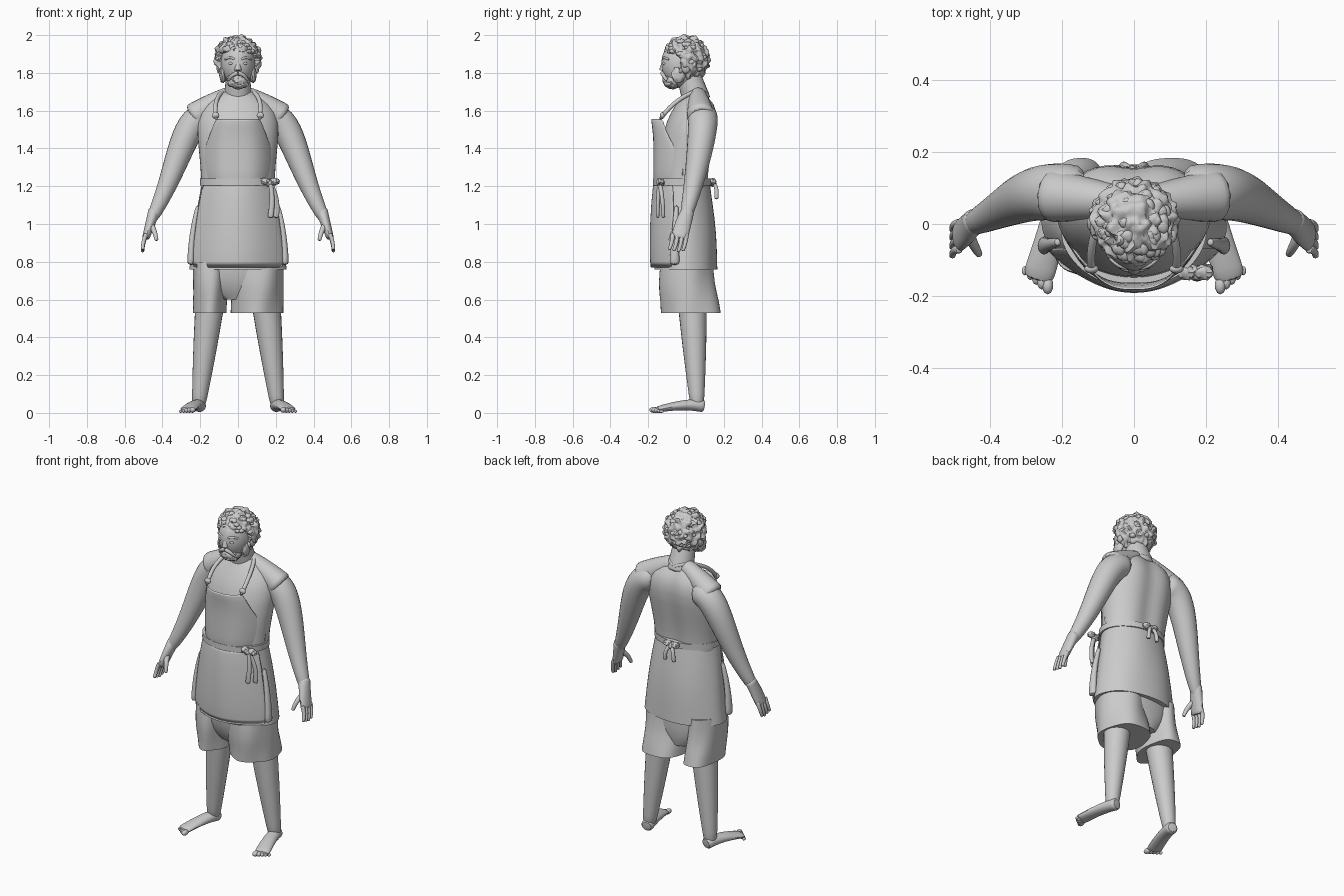
import bpy, bmesh, math, random
from mathutils import Vector, noise

if "Cube" in bpy.data.objects:
    bpy.data.objects.remove(bpy.data.objects["Cube"])
random.seed(4)

SHADE = (.6, .6, .6, 1)
grey = bpy.data.materials.new("plain grey")
grey.use_nodes = True
grey.diffuse_color = SHADE
grey.node_tree.nodes["Principled BSDF"].inputs["Base Color"].default_value = SHADE

FORWARD_AXIS, UP_AXIS = Vector((0, 1, 0)), Vector((0, 0, 1))
BOTH_SIDES = (-1, 1)
parts = []


def finish(name, bm, smooth=True, thickness=0):
    bmesh.ops.recalc_face_normals(bm, faces=bm.faces)
    mesh = bpy.data.meshes.new(name)
    bm.to_mesh(mesh)
    bm.free()
    mesh.materials.append(grey)
    obj = bpy.data.objects.new(name, mesh)
    bpy.context.collection.objects.link(obj)
    if thickness:
        solid = obj.modifiers.new("thickness", 'SOLIDIFY')
        solid.thickness = thickness
        solid.offset = 0
    if smooth:
        subsurf = obj.modifiers.new("smooth", 'SUBSURF')
        subsurf.levels = subsurf.render_levels = 1
    parts.append(obj)


def bridge(bm, rows, closed):
    """Join neighbouring rows of vertices with quads."""
    for lower, upper in zip(rows, rows[1:]):
        count = len(lower)
        for k in range(count if closed else count - 1):
            n = (k + 1) % count
            bm.faces.new((lower[k], lower[n], upper[n], upper[k]))


def body(name, rings, x=0, sides=24, fold=0, waves=6, spine=0):
    """Stack level ellipses (z, y, half width, half depth), with optional cloth folds."""
    bm = bmesh.new()
    loops = []
    for i, (z, y, width, depth) in enumerate(rings):
        loop = []
        for k in range(sides):
            a = math.tau * k / sides
            f = 1 + fold * math.sin(waves * a + i)
            px, py = x + width * f * math.cos(a), y + depth * f * math.sin(a)
            if math.sin(a) > 0:
                py -= spine * math.exp(-(px / .05) ** 2)
            loop.append(bm.verts.new((px, py, z)))
        loops.append(loop)
    bridge(bm, loops, True)
    crease = bm.edges.layers.float.new("crease_edge")
    for loop in (loops[0], loops[-1]):
        for edge in bm.faces.new(loop).edges:
            edge[crease] = 1
    finish(name, bm)


def limb(name, points, start, end, side=1, bulge=0, flat=1, ref=FORWARD_AXIS, steps=8, sides=12):
    """Tapered tube along a Bezier path; its section flattens towards the end."""
    def along(t):
        level = [Vector(p) for p in points]
        while len(level) > 1:
            level = [a.lerp(b, t) for a, b in zip(level, level[1:])]
        return level[0]

    bm = bmesh.new()
    loops = []
    for i in range(steps + 1):
        t = i / steps
        tangent = (along(t + .01) - along(t - .01)).normalized()
        v = (ref - tangent * ref.dot(tangent)).normalized()
        u = v.cross(tangent)
        radius = start + (end - start) * t + bulge * math.sin(math.pi * t)
        squash = 1 + (flat - 1) * t
        loop = []
        for k in range(sides):
            a = math.tau * k / sides
            p = along(t) + radius * (u * math.cos(a) + v * squash * math.sin(a))
            p.x *= side
            loop.append(bm.verts.new(p))
        loops.append(loop)
    bridge(bm, loops, True)
    bm.faces.new(loops[0])
    bm.faces.new(loops[-1])
    finish(name, bm)


def sheet(name, rows, power, columns=14):
    """Cloth bent round the front; rows are (z, half width, middle y, edge y)."""
    bm = bmesh.new()
    spread = [2 * c / columns - 1 for c in range(columns + 1)]
    grid = [[bm.verts.new((width * t, middle + (edge - middle) * abs(t) ** power, z)) for t in spread]
            for z, width, middle, edge in rows]
    bridge(bm, grid, False)
    finish(name, bm, thickness=.009)


def lump(name, centre, size, rough=0, detail=2, shape=None):
    """Rounded mass with an uneven surface."""
    bm = bmesh.new()
    bmesh.ops.create_icosphere(bm, subdivisions=detail, radius=1)
    for vert in bm.verts:
        d = vert.co.copy()
        f = 1 + rough * noise.noise(d * 5)
        if shape:
            f *= shape(d)
        vert.co = [c + e * s * f for c, e, s in zip(centre, d, size)]
    finish(name, bm, smooth=False)


# Torso, shoulders and neck
body("torso", [(1, 0, .2, .14), (1.2, -.02, .19, .14), (1.4, .01, .21, .145), (1.55, .04, .225, .148),
               (1.64, .06, .18, .11), (1.7, .05, .08, .06)], spine=.03)
limb("neck", [(0, .06, 1.64), (0, .01, 1.8)], .08, .065)
for s in BOTH_SIDES:
    limb("shoulder_slope", [(.03, .06, 1.69), (.13, .07, 1.64), (.24, .08, 1.56)], .045, .08, s)

# Head, beard and curly hair
lump("head", (0, -.02, 1.85), (.09, .11, .13), detail=4)
lump("beard", (0, -.073, 1.76), (.062, .05, .045), rough=.2, detail=4)
limb("nose", [(0, -.11, 1.88), (0, -.125, 1.81)], .01, .02)


def is_face(d):
    return d.y < -.3 and d.z < .3


HAIR = Vector((0, 0, 1.875))
lump("hair", HAIR, (.12, .12, .12), rough=.2, detail=5, shape=lambda d: .7 if is_face(d) else 1)
for i in range(150):
    d = Vector([random.gauss(0, 1) for axis in range(3)]).normalized()
    if not is_face(d) and d.z > -.9:
        size = random.uniform(.012, .022)
        lump("hair_curl", HAIR + d * .108, (size, size, size * .7), rough=.4)

for s in BOTH_SIDES:
    limb("moustache", [(0, -.125, 1.8), (.04, -.125, 1.79), (.05, -.1, 1.76)], .012, .008, s, ref=UP_AXIS)
    limb("eyebrow", [(.015, -.12, 1.87), (.04, -.125, 1.89), (.07, -.09, 1.87)], .007, .006, s, ref=UP_AXIS)
    lump("eye", (s * .036, -.115, 1.85), (.014, .01, .008))
    lump("ear", (s * .1, 0, 1.83), (.014, .025, .035))
    lump("sideburn", (s * .08, -.04, 1.79), (.018, .035, .045), rough=.3, detail=3)

# Arms, hands and fingers
for s in BOTH_SIDES:
    limb("arm", [(.14, .08, 1.57), (.29, .11, 1.61), (.3, .07, 1.3), (.47, -.01, 1)], .085, .03, s, bulge=.016)
    limb("hand", [(.44, .015, 1.08), (.465, -.02, 1), (.49, -.035, .92)], .034, .02, s, flat=2.3)
    for k in range(4):
        knuckle = Vector((.485, .024 * k - .07, .95))
        reach = .1 - .006 * abs(k - 2)
        limb("finger", [knuckle, knuckle + Vector((.02, 0, -reach / 2)),
                        knuckle + Vector((.02, -.02, -reach))], .013, .009, s)
    limb("thumb", [(.465, -.02, 1), (.44, -.07, .97), (.43, -.085, .91)], .018, .01, s)

# Legs, feet and toes
for s in BOTH_SIDES:
    limb("leg", [(.14, .03, .66), (.21, .06, .02)], .085, .036, s, bulge=.004)
    limb("foot", [(.2, .1, .035), (.22, 0, .055), (.27, -.16, .016)], .036, .046, s, flat=.35, ref=UP_AXIS)
    for k in range(5):
        size = .016 - .002 * k
        lump("toe", (s * (.24 + .016 * k), .01 * k - .17, size), (size, size * 1.6, size))

# Baggy shorts, the left leg wider than the right
body("shorts_seat", [(.9, 0, .22, .14), (.76, 0, .235, .145), (.66, .01, .2, .13), (.6, .02, .12, .1)],
     fold=.02)
for s, radius in zip(BOTH_SIDES, (.09, .14)):
    body("shorts_leg", [(.8, 0, radius, .14), (.68, 0, radius, .15), (.6, .02, radius, .155),
                        (.53, .03, radius, .16)], x=s * (.24 - radius), fold=.04, waves=5)

# Apron: wrapped skirt, front panel and bib
body("apron_skirt", [(1.23, -.02, .19, .145), (1.1, -.01, .215, .155), (.95, 0, .237, .165),
                     (.76, 0, .26, .168)], fold=.015)
sheet("apron_panel", [(1.23, .19, -.17, -.06), (1, .225, -.19, -.07), (.76, .255, -.187, -.06)], power=2)
sheet("apron_bib", [(1.56, .12, -.183, -.12), (1.47, .15, -.167, -.1), (1.35, .2, -.168, -.02),
                    (1.22, .2, -.17, 0)], power=3)

# Neck straps with buckles
for s in BOTH_SIDES:
    limb("neck_strap", [(.115, -.14, 1.55), (.14, -.06, 1.68), (.08, .1, 1.74), (0, .115, 1.69)],
         .012, .012, s)
    lump("strap_buckle", (s * .118, -.125, 1.575), (.02, .013, .018))

# Waist tie, knots and hanging ends
body("waist_tie", [(z, -.02, .203, .156) for z in (1.205, 1.24)], sides=28, fold=.006)
for name, x, y in (("front_knot", .17, -.135), ("back_knot", 0, .14)):
    for step in (-1, 0, 1):
        lump(name, (x + step * .025, y, 1.215 + abs(step) * .01), (.026, .02, .018), rough=.4, detail=3)
for x, y in ((.17, -.15), (.2, -.12)):
    limb("front_tie_end", [(.17, -.14, 1.22), (x + .02, y, 1.13), (x, y, 1.03)], .012, .016, flat=.6)
for s in BOTH_SIDES:
    limb("back_tie_end", [(0, .14, 1.22), (.03, .17, 1.2), (.03, .16, 1.13)], .01, .012, s)
    # Loose side hem of the wrapped cloth
    limb("side_fold", [(.21, -.05, 1.1), (.25, -.06, .95), (.25, -.06, .78)], .012, .02, s, flat=1.4)

# Smooth shading with sharp creases kept
bpy.ops.object.select_all(action='DESELECT')
for obj in parts:
    obj.select_set(True)
bpy.context.view_layer.objects.active = parts[0]
bpy.ops.object.shade_smooth_by_angle(angle=math.radians(50))
